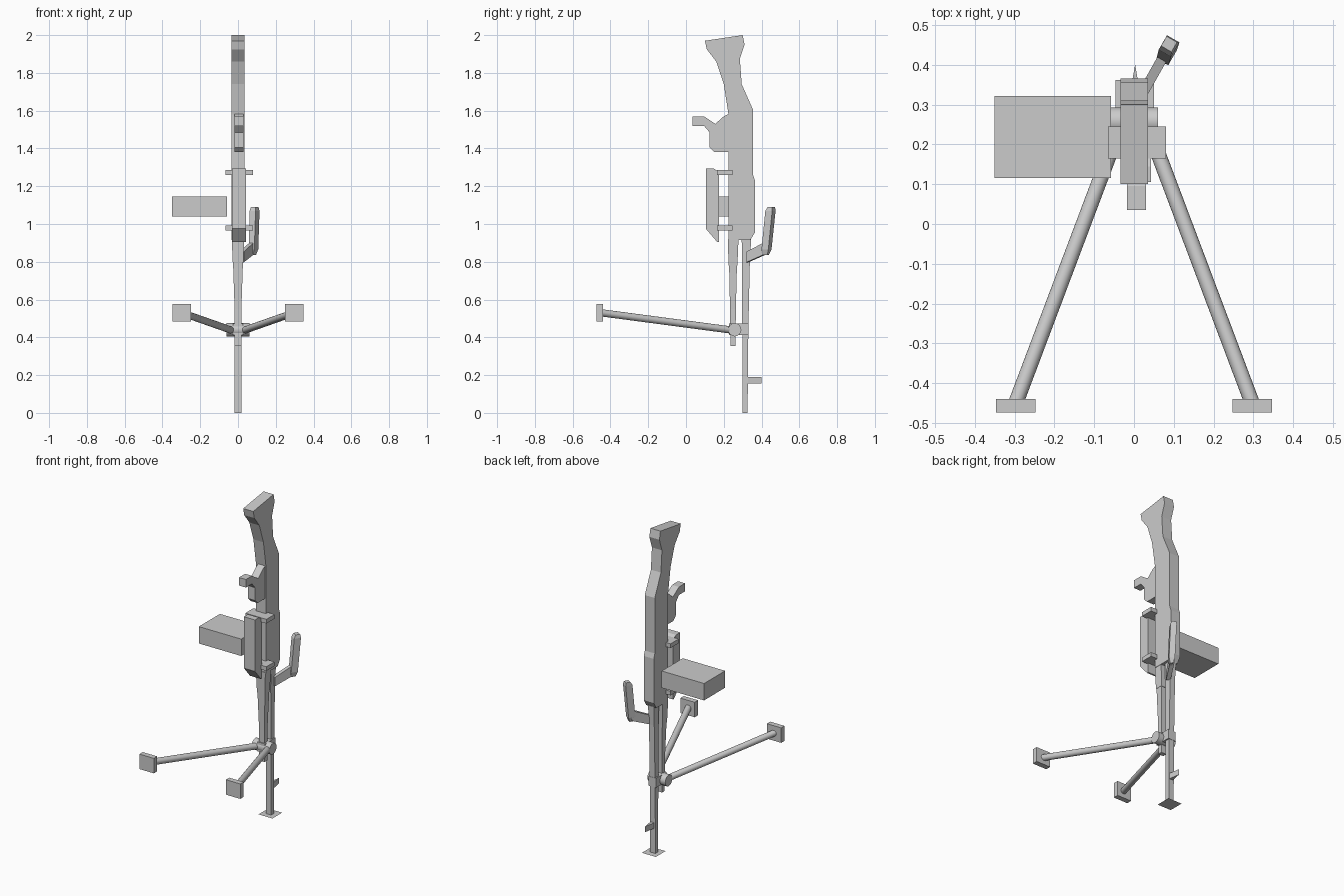
import bpy, bmesh, math
from mathutils import Vector, Matrix

if "Cube" in bpy.data.objects:
    bpy.data.objects.remove(bpy.data.objects["Cube"])

grey = bpy.data.materials.new("plain_grey")
grey.diffuse_color = (0.6, 0.6, 0.6, 1)
grey.use_nodes = True
grey.node_tree.nodes["Principled BSDF"].inputs["Base Color"].default_value = grey.diffuse_color


def finish(name, bm):
    bmesh.ops.recalc_face_normals(bm, faces=bm.faces[:])
    mesh = bpy.data.meshes.new(name)
    bm.to_mesh(mesh)
    bm.free()
    mesh.materials.append(grey)
    ob = bpy.data.objects.new(name, mesh)
    bpy.context.collection.objects.link(ob)
    return ob


def loft(name, rings):
    """Skin a closed solid through rings of equal point count."""
    bm = bmesh.new()
    loops = [[bm.verts.new(p) for p in ring] for ring in rings]
    n = len(loops[0])
    for a, b in zip(loops, loops[1:]):
        for i in range(n):
            j = (i + 1) % n
            bm.faces.new((a[i], a[j], b[j], b[i]))
    bm.faces.new(loops[0])
    bm.faces.new(loops[-1])
    return finish(name, bm)


def slab(name, profile, x0, x1):
    """Side profile of (y, z) points extruded across x."""
    return loft(name, [[(x, y, z) for y, z in profile] for x in (x0, x1)])


def box(name, x0, x1, y0, y1, z0, z1):
    return slab(name, [(y0, z0), (y1, z0), (y1, z1), (y0, z1)], x0, x1)


def tower(name, levels):
    """Rectangular sections (z, half width, y0, y1) joined upward."""
    return loft(name, [[(-w, a, z), (w, a, z), (w, b, z), (-w, b, z)]
                       for z, w, a, b in levels])


def rod(name, p, q, radius, sides=16):
    p, q = Vector(p), Vector(q)
    turn = (q - p).to_track_quat('Z', 'Y').to_matrix()
    rings = []
    for c in (p, q):
        rings.append([c + turn @ Vector((radius * math.cos(t), radius * math.sin(t), 0))
                      for t in (2 * math.pi * i / sides for i in range(sides))])
    ob = loft(name, rings)
    bpy.ops.object.select_all(action='DESELECT')
    bpy.context.view_layer.objects.active = ob
    ob.select_set(True)
    bpy.ops.object.shade_smooth_by_angle(angle=math.radians(40))
    return ob


# Stock and receiver in one long profile
slab("stock_and_receiver", [
    (0.10, 1.97), (0.30, 2.0), (0.31, 1.95), (0.285, 1.875), (0.295, 1.74),
    (0.355, 1.605), (0.355, 1.26), (0.365, 1.23), (0.365, 0.955), (0.34, 0.915),
    (0.225, 0.915), (0.225, 1.58), (0.20, 1.74), (0.16, 1.86), (0.11, 1.925)],
    -0.034, 0.035)

# Grip with its guard
slab("grip", [
    (0.035, 1.57), (0.095, 1.57), (0.155, 1.53), (0.20, 1.57), (0.23, 1.585),
    (0.23, 1.38), (0.15, 1.38), (0.125, 1.405), (0.125, 1.485), (0.095, 1.52),
    (0.035, 1.52)], -0.018, 0.03)

# Front cover with two cross brackets
slab("front_cover", [
    (0.105, 1.295), (0.145, 1.295), (0.175, 1.275), (0.175, 0.905),
    (0.165, 0.905), (0.105, 0.975)], -0.033, 0.043)
for name, z in (("upper_bracket", 1.26), ("lower_bracket", 0.965)):
    box(name, -0.065, 0.08, 0.165, 0.245, z, z + 0.026)

# Side box
box("side_box", -0.35, -0.058, 0.115, 0.322, 1.04, 1.145)

# Lower tube and barrel
tower("tube_collar", [(0.78, 0.027, 0.225, 0.272), (0.92, 0.033, 0.222, 0.278)])
tower("lower_tube", [(0.355, 0.018, 0.235, 0.262), (0.55, 0.018, 0.233, 0.264),
                     (0.79, 0.026, 0.228, 0.27)])
tower("barrel", [(0.0, 0.018, 0.30, 0.326), (0.44, 0.018, 0.298, 0.33),
                 (0.80, 0.018, 0.296, 0.338), (0.92, 0.02, 0.295, 0.345)])

# Flat end plate
bm = bmesh.new()
bm.faces.new([bm.verts.new((x, y, 0)) for x, y in
              ((-0.046, 0.267), (0.05, 0.267), (0.05, 0.362), (-0.046, 0.362))])
finish("end_plate", bm)

# Sight fin, tapering to a point
loft("sight_fin", [[(-0.013, 0.315, z), (0.017, 0.315, z), (0.003, 0.40, z)]
                   for z in (0.155, 0.19)])

# Carry handle: flat arm and a turned, tilted grip
side = Vector((0.011, -0.006, 0))
rings = []
for c, h in (((0.02, 0.325, 0.825), 0.028), ((0.078, 0.428, 0.875), 0.032)):
    c, up = Vector(c), Vector((0, 0, h))
    rings.append([c - side - up, c + side - up, c + side + up, c - side + up])
loft("handle_arm", rings)
turn = Matrix.Rotation(math.radians(-30), 3, 'Z')
rings = []
for c, w, d in (((0.080, 0.420, 0.835), 0.008, 0.016), ((0.082, 0.426, 0.865), 0.017, 0.021),
                ((0.088, 0.447, 1.07), 0.018, 0.021), ((0.088, 0.452, 1.09), 0.015, 0.014)):
    rings.append([Vector(c) + turn @ Vector((sx * w, sy * d, 0))
                  for sx, sy in ((-1, -1), (1, -1), (1, 1), (-1, 1))])
loft("handle_grip", rings)

# Support clamp, hub, legs and square feet
box("support_clamp", -0.026, 0.026, 0.228, 0.332, 0.413, 0.472)
rod("support_hub", (-0.062, 0.258, 0.44), (0.06, 0.258, 0.44), 0.035)
for label, s in (("left", -1), ("right", 1)):
    rod(label + "_leg", (s * 0.035, 0.245, 0.438), (s * 0.297, -0.45, 0.53), 0.019)
    xs = sorted((s * 0.248, s * 0.347))
    box(label + "_foot", xs[0], xs[1], -0.473, -0.44, 0.484, 0.577)
